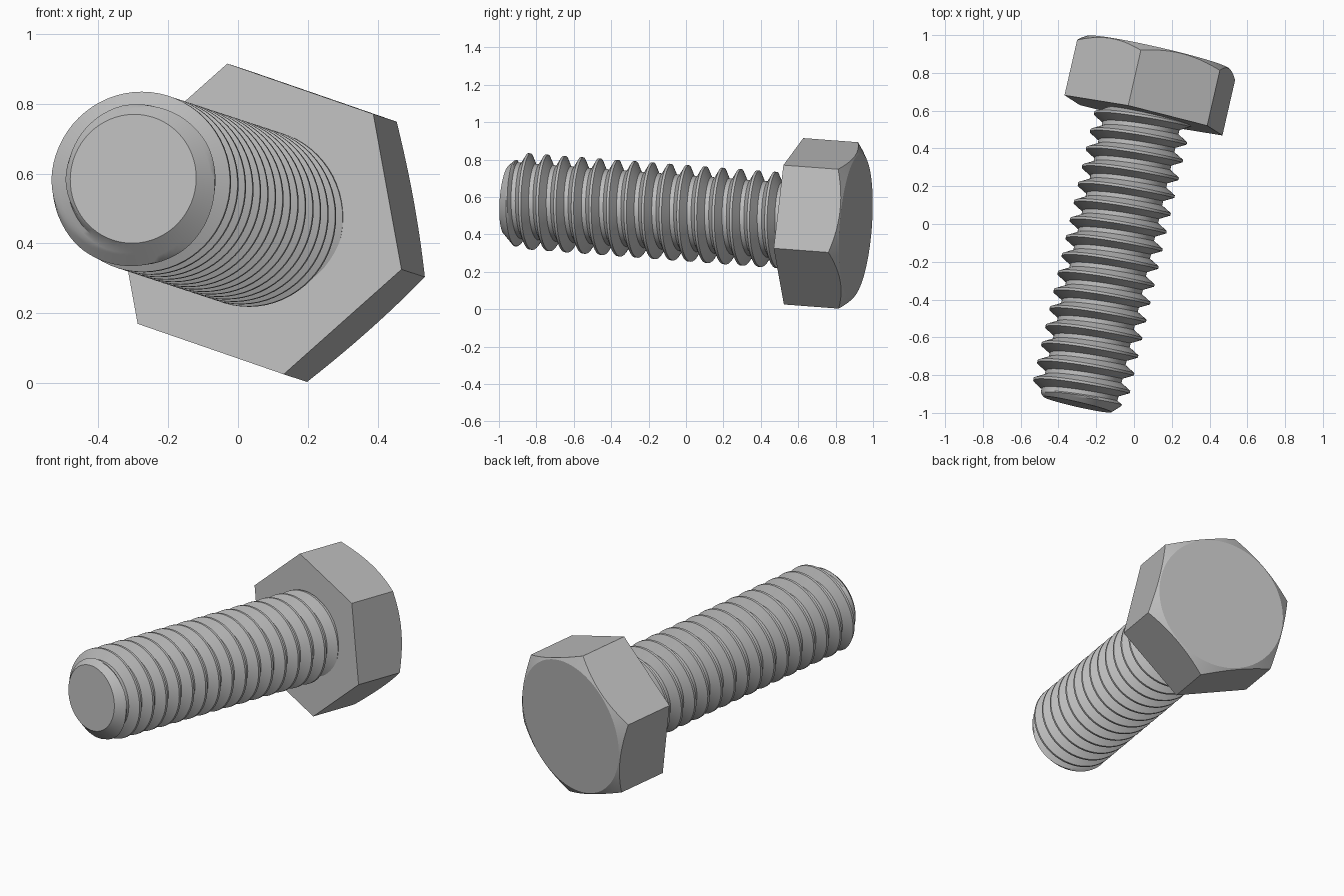
import bpy, bmesh
from math import pi, sin, cos, radians
from mathutils import Matrix, Vector

if "Cube" in bpy.data.objects:
    bpy.data.objects.remove(bpy.data.objects["Cube"], do_unlink=True)

steel = bpy.data.materials.new("grey steel")
steel.use_nodes = True
colour = (0.5, 0.5, 0.5, 1)
steel.diffuse_color = colour
steel.node_tree.nodes["Principled BSDF"].inputs["Base Color"].default_value = colour

# Bolt frame: local z runs from the tip to the head, local x to a hex corner
tip = Vector((-0.30, -0.955, 0.585))
axis = Vector((0.35, 1.53, -0.115)).normalized()
corner = Vector((-0.08, 0.053, 0.4425))
corner = (corner - axis * corner.dot(axis)).normalized()
side = axis.cross(corner)
frame = Matrix.Translation(tip) @ Matrix((corner, side, axis)).transposed().to_4x4()

SHANK = 1.574      # tip to underside of head
PITCH = 0.0967
MAJOR, MINOR, TIP_R = 0.257, 0.203, 0.185


def polar(r, a, z):
    return (r * cos(a), r * sin(a), z)


def finish(bm, name, angle):
    bmesh.ops.recalc_face_normals(bm, faces=bm.faces)
    mesh = bpy.data.meshes.new(name)
    bm.to_mesh(mesh)
    bm.free()
    mesh.materials.append(steel)
    ob = bpy.data.objects.new(name, mesh)
    bpy.context.collection.objects.link(ob)
    ob.matrix_world = frame
    bpy.ops.object.select_all(action="DESELECT")
    ob.select_set(True)
    bpy.context.view_layer.objects.active = ob
    bpy.ops.object.shade_smooth_by_angle(angle=radians(angle))


def thread_profile(flank=4):
    """One pitch of the thread: crest flat, falling flank, root flat, rising flank."""
    half_crest, half_root = 0.07, 0.12
    pts = []
    for i in range(flank + 1):
        t = i / flank
        pts.append((half_crest + t * (0.5 - half_root - half_crest), MAJOR + t * (MINOR - MAJOR)))
    return pts + [(1 - f, r) for f, r in reversed(pts)]


# Threaded shank: helical grid, cut by a 45 degree cone at the tip
SEG = 64
profile = thread_profile()
per_turn = len(profile)
turns = int(SHANK / PITCH) + 4
bm = bmesh.new()
columns = []
for i in range(SEG):
    a = 2 * pi * i / SEG
    column = []
    for k in range(turns):
        for f, r in profile:
            z = max(0, 0.0993 + PITCH * (i / SEG + f + k - 3))
            column.append(bm.verts.new(polar(min(r, TIP_R + z), a, z)))
    columns.append(column)
for i in range(SEG):
    shift = per_turn if i == SEG - 1 else 0
    this, following = columns[i], columns[(i + 1) % SEG]
    for m in range(len(this) - 1 - shift):
        bm.faces.new((this[m], following[m + shift], following[m + 1 + shift], this[m + 1]))
bmesh.ops.remove_doubles(bm, verts=bm.verts, dist=1e-5)
rim = [e for e in bm.edges if e.is_boundary and all(v.co.z < 1e-5 for v in e.verts)]
bmesh.ops.holes_fill(bm, edges=rim, sides=0)
finish(bm, "threaded_shank", 30)

# Hex head: flat sides whose top corners are cut by a shallow cone
APOTHEM, DISC_R, HEIGHT = 0.394, 0.387, 0.342
STEPS = 12
bm = bmesh.new()
rings = [[], [], []]
for i in range(6 * STEPS):
    a = 2 * pi * i / (6 * STEPS)
    r = APOTHEM / cos((i % STEPS) / STEPS * pi / 3 - pi / 6)
    top = SHANK + HEIGHT
    rings[0].append(bm.verts.new(polar(r, a, SHANK)))
    rings[1].append(bm.verts.new(polar(r, a, top - 0.6 * (r - DISC_R))))
    rings[2].append(bm.verts.new(polar(DISC_R, a, top)))
n = len(rings[0])
for low, high in zip(rings, rings[1:]):
    for i in range(n):
        j = (i + 1) % n
        bm.faces.new((low[i], low[j], high[j], high[i]))
bm.faces.new(rings[0])
bm.faces.new(rings[2])
finish(bm, "hex_head", 25)
